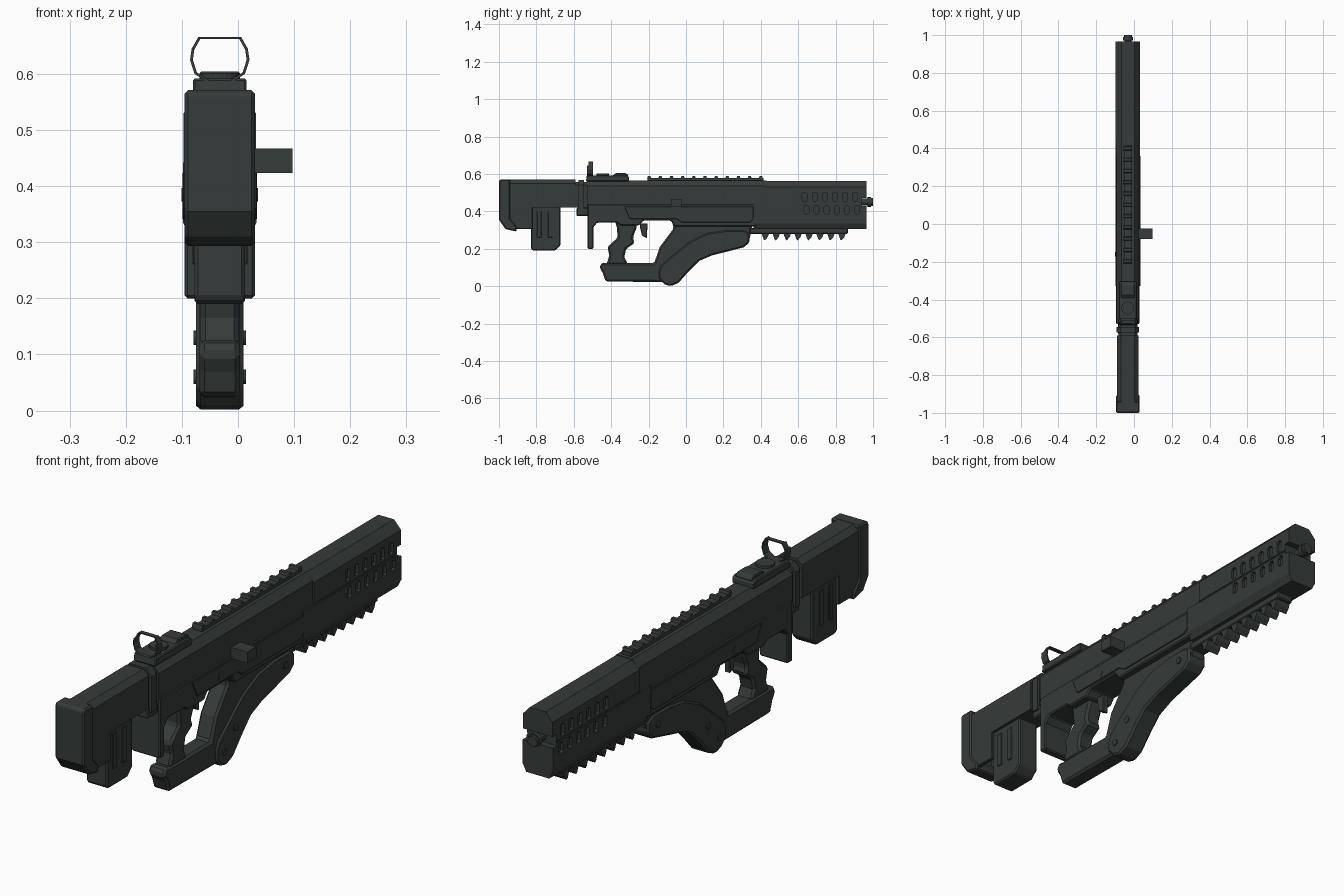
import bpy, bmesh, math
from mathutils import Vector

if "Cube" in bpy.data.objects:
    bpy.data.objects.remove(bpy.data.objects["Cube"])

CX = -0.0325  # centre plane of the body (side handle shifts it off zero)

mat = bpy.data.materials.new("dark gunmetal green")
mat.diffuse_color = (0.036, 0.045, 0.043, 1)
mat.use_nodes = True
mat.node_tree.nodes["Principled BSDF"].inputs["Base Color"].default_value = mat.diffuse_color


def extrude(name, pts, to3d, a, b, bevel=0.0):
    """Extrude a closed 2D outline from a to b; to3d maps (u, v, w) to space."""
    bm = bmesh.new()
    lo = [bm.verts.new(to3d(u, v, a)) for u, v in pts]
    hi = [bm.verts.new(to3d(u, v, b)) for u, v in pts]
    bm.faces.new(lo)
    bm.faces.new(hi[::-1])
    n = len(pts)
    for i in range(n):
        j = (i + 1) % n
        bm.faces.new((lo[i], hi[i], hi[j], lo[j]))
    bmesh.ops.recalc_face_normals(bm, faces=bm.faces)
    me = bpy.data.meshes.new(name)
    bm.to_mesh(me)
    bm.free()
    me.materials.append(mat)
    ob = bpy.data.objects.new(name, me)
    bpy.context.collection.objects.link(ob)
    if bevel:
        m = ob.modifiers.new("bevel", "BEVEL")
        m.width, m.segments, m.limit_method = bevel, 1, "ANGLE"
        m.angle_limit = math.radians(40)
    return ob


def side(name, pts, half, bevel=0.0, x=CX):
    """Side outline in (y, z), extruded across x."""
    return extrude(name, pts, lambda u, v, w: (w, u, v), x - half, x + half, bevel)


def section(name, half_pts, y0, y1, bevel=0.0):
    """Right half of a cross-section in (x, z), mirrored and run along y."""
    pts = half_pts + [(-x, z) for x, z in reversed(half_pts) if x > 0]
    return extrude(name, pts, lambda u, v, w: (CX + u, w, v), y0, y1, bevel)


def box(name, x0, x1, y0, y1, z0, z1, bevel=0.0):
    return side(name, [(y0, z0), (y1, z0), (y1, z1), (y0, z1)], (x1 - x0) / 2, bevel, (x0 + x1) / 2)


def disc(name, centre, r, depth, axis, n=12):
    pts = [(r * math.cos(2 * math.pi * i / n), r * math.sin(2 * math.pi * i / n)) for i in range(n)]
    c = Vector(centre)
    maps = {"X": lambda u, v, w: c + Vector((w, u, v)),
            "Y": lambda u, v, w: c + Vector((u, w, v)),
            "Z": lambda u, v, w: c + Vector((u, v, w))}
    return extrude(name, pts, maps[axis], -depth / 2, depth / 2)


# --- stock: upper beam, butt pad, hollow lower shell, magazine ---
section("stock_beam", [(.057, .42), (.057, .55), (.035, .57)], -.97, -.59)
side("butt_pad", [(-1, .355), (-.965, .305), (-.905, .292), (-.905, .32), (-.94, .36),
                  (-.94, .571), (-.995, .571), (-1, .56)], .0625, .006)
for s in (-1, 1):
    side("stock_side_wall", [(-.95, .43), (-.95, .32), (-.92, .305), (-.82, .305), (-.82, .43)],
         .008, .003, CX + s * .049)
side("magazine", [(-.83, .43), (-.83, .2), (-.815, .19), (-.70, .19), (-.67, .22), (-.67, .43)], .045, .006)
for s in (-1, 1):
    for y in (-.785, -.725):
        box("magazine_rib", CX + s * .045 - .004, CX + s * .045 + .004, y - .012, y + .012, .26, .40, .002)

# --- link between stock and receiver ---
section("stock_link", [(.05, .42), (.05, .54), (.035, .558)], -.60, -.51)
section("link_block", [(.052, .375), (.052, .42)], -.585, -.51, .005)
section("link_collar", [(.06, .40), (.06, .54), (.038, .568)], -.575, -.545)

# --- receiver ---
section("receiver_top", [(.059, .43), (.059, .535), (.034, .565)], -.53, .43)
side("receiver_lower", [(-.527, .438), (-.527, .2), (-.495, .2), (-.495, .315), (-.475, .34),
                        (-.37, .34), (-.35, .325), (-.25, .325), (-.23, .35), (-.08, .35),
                        (-.06, .32), (.38, .32), (.38, .438)], .0625, .005)
for s in (-1, 1):
    side("receiver_side_plate", [(-.3, .36), (-.05, .36), (-.02, .34), (.34, .34), (.36, .36),
                                 (.36, .425), (-.33, .425)], .003, .002, CX + s * .0635)
    disc("receiver_pin", (CX + s * .063, -.16, .385), .012, .01, "X")
box("charging_handle", .02, .097, -.08, -.025, .423, .467)

# --- fore end, with vents cut into both sides ---
upper = section("fore_end_upper", [(.0645, .442), (.0645, .53), (.034, .563)], .425, .965)
lower = section("fore_end_lower", [(.0655, .442), (.0655, .335), (.05, .305)], .36, .965)
cutters = [box("muzzle_notch", CX - .1, CX + .1, .94, 1, .428, .472)]
for s in (-1, 1):
    x = CX + s * .068
    cutters.append(box("groove", x - .007, x + .007, .43, .95, .438, .446))
    for i in range(6):
        y, w = .634 + i * .054, .013
        for z0, z1, dy in ((.453, .502, 0), (.387, .431, .01)):
            pts = [(y + dy - w, z0 + .008), (y + dy - w / 2, z0), (y + dy + w / 2, z0), (y + dy + w, z0 + .008),
                   (y + dy + w, z1 - .008), (y + dy + w / 2, z1), (y + dy - w / 2, z1), (y + dy - w, z1 - .008)]
            cutters.append(side("vent", pts, .014, 0, x))
helper = bpy.data.collections.new("cutters")
for c in cutters:
    bpy.context.collection.objects.unlink(c)
    helper.objects.link(c)
    c.hide_render = True
for ob in (upper, lower):
    m = ob.modifiers.new("cut", "BOOLEAN")
    m.operation, m.solver = "DIFFERENCE", "EXACT"
    m.operand_type, m.collection = "COLLECTION", helper
dg = bpy.context.evaluated_depsgraph_get()
baked = [(ob, bpy.data.meshes.new_from_object(ob.evaluated_get(dg))) for ob in (upper, lower)]
for ob, me in baked:
    ob.modifiers.clear()
    ob.data = me
for c in cutters:
    bpy.data.objects.remove(c)

# --- muzzle ---
disc("barrel", (CX, .955, .45), .018, .07, "Y")
disc("muzzle_ring", (CX, .98, .45), .026, .018, "Y")
disc("muzzle_tip", (CX, .993, .45), .021, .014, "Y")

# --- top rail ---
box("top_rail", CX - .02, CX + .02, -.205, .415, .555, .578)
for i in range(11):
    y = -.197 + i * .0597
    side("top_rail_tooth", [(y - .011, .575), (y + .011, .575), (y + .007, .589), (y - .007, .589)], .022)

# --- bottom rail with hooked teeth ---
box("bottom_rail", CX - .035, CX + .035, .34, .865, .28, .31, .004)
for i in range(8):
    y = .425 + i * .0585
    side("bottom_rail_tooth", [(y - .022, .285), (y + .02, .285), (y + .012, .262),
                               (y - .003, .245), (y - .01, .25)], .032)

# --- optic: base, step, dial, window frame ---
side("sight_base", [(-.535, .56), (-.305, .56), (-.305, .585), (-.32, .592), (-.53, .592)], .048, .004)
side("sight_hood", [(-.40, .585), (-.31, .585), (-.31, .597), (-.325, .604), (-.375, .604)], .036, .003)
disc("sight_dial", (CX, -.445, .594), .034, .016, "Z", 20)
outer = [(.022, .585), (.045, .6), (.053, .625), (.05, .645), (.038, .666)]
frame = outer + [(-x, z) for x, z in reversed(outer)]
t = .005
for i in range(len(frame) - 1):
    p, q = Vector(frame[i]), Vector(frame[i + 1])
    mid = Vector((0, .626))
    pi, qi = (v + (mid - v).normalized() * t for v in (p, q))
    y0 = -.53 + max(0, (p.y + q.y) / 2 - .64) * .6
    extrude("sight_frame", [p, q, qi, pi], lambda u, v, w: (CX + u, w, v), y0, -.497)

# --- grip, trigger, lower frame and foregrip ---
side("grip", [(-.38, .35), (-.26, .35), (-.265, .31), (-.285, .26), (-.275, .23), (-.32, .2),
              (-.33, .155), (-.31, .115), (-.425, .115), (-.41, .165), (-.42, .21),
              (-.365, .26), (-.37, .315)], .034, .009)
side("trigger", [(-.245, .335), (-.205, .335), (-.21, .257), (-.235, .27), (-.245, .31)], .012, .003)
side("lower_frame", [(-.08, .36), (.36, .36), (.34, .25), (.07, .145), (-.08, .022), (-.43, .025),
                     (-.445, .07), (-.463, .1), (-.448, .128), (-.43, .123), (-.17, .123),
                     (-.14, .21), (-.065, .31)], .036, .009)
side("foregrip", [(-.147, .04), (-.115, .01), (-.08, 0), (-.04, .018), (.02, .085), (.07, .135),
                  (.14, .165), (.31, .208), (.34, .235), (.34, .283), (.31, .3), (.215, .3),
                  (.115, .285), (.02, .24), (-.055, .18), (-.135, .112), (-.147, .08)], .0425, .008)
for s in (-1, 1):
    for y, z in ((-.1, .06), (-.03, .13), (.28, .255)):
        disc("foregrip_bolt", (CX + s * .0425, y, z), .013, .008, "X")
